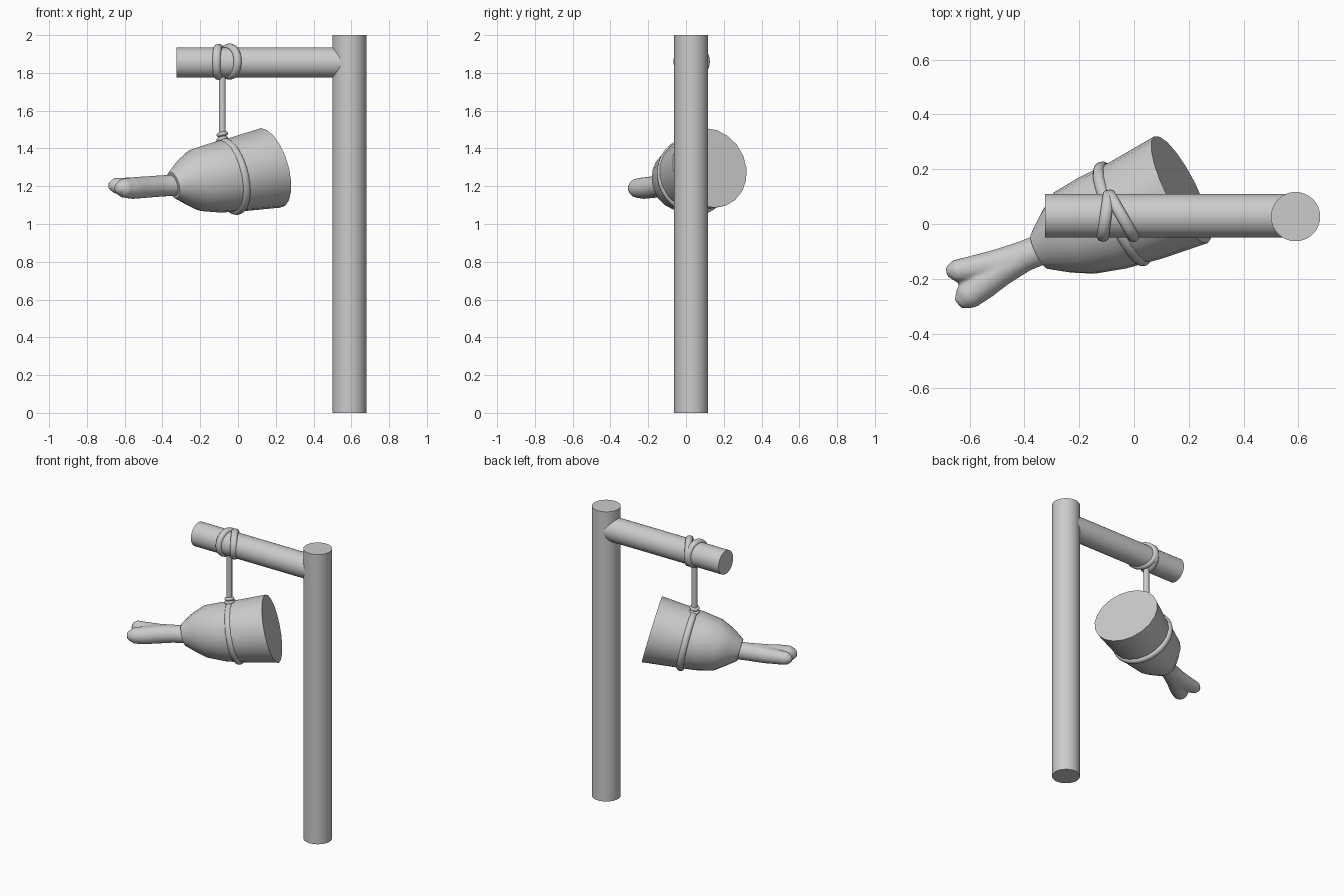
import bpy, bmesh, math
from mathutils import Matrix, Vector

if "Cube" in bpy.data.objects:
    bpy.data.objects.remove(bpy.data.objects["Cube"])


def frame(center, yaw, pitch):
    """Matrix whose local z points along the given yaw / pitch (degrees)."""
    y, p = math.radians(yaw), math.radians(pitch)
    n = Vector((math.cos(p) * math.cos(y), math.cos(p) * math.sin(y), math.sin(p)))
    side = Vector((-math.sin(y), math.cos(y), 0))
    rot = Matrix((side, n.cross(side), n)).transposed().to_4x4()
    return Matrix.Translation(center) @ rot


def finish(name, bm, angle=40):
    bmesh.ops.recalc_face_normals(bm, faces=bm.faces[:])
    mesh = bpy.data.meshes.new(name)
    bm.to_mesh(mesh)
    bm.free()
    obj = bpy.data.objects.new(name, mesh)
    bpy.context.collection.objects.link(obj)
    bpy.ops.object.select_all(action='DESELECT')
    obj.select_set(True)
    bpy.context.view_layer.objects.active = obj
    bpy.ops.object.shade_smooth_by_angle(angle=math.radians(angle))
    return obj


def loft(bm, rings, sides):
    """Skin circles (center, radius, yaw, pitch) and cap both ends."""
    loops = []
    for c, r, yaw, pitch in rings:
        m = frame(c, yaw, pitch)
        loops.append([bm.verts.new(m @ Vector((r * math.cos(a), r * math.sin(a), 0)))
                      for a in (2 * math.pi * i / sides for i in range(sides))])
    for a, b in zip(loops, loops[1:]):
        for i in range(sides):
            j = (i + 1) % sides
            bm.faces.new((a[i], a[j], b[j], b[i]))
    bm.faces.new(loops[0])
    bm.faces.new(loops[-1])


def cylinder(name, start, end, radius, yaw, pitch, sides=32):
    bm = bmesh.new()
    loft(bm, [(start, radius, yaw, pitch), (end, radius, yaw, pitch)], sides)
    return finish(name, bm)


def rope_ring(name, center, yaw, pitch, major, minor, stretch=1.0, width=1.0):
    """Torus around the yaw / pitch axis, stretched sideways to fit a slanted wrap."""
    bm = bmesh.new()
    m = frame(center, yaw, pitch)
    n, k = 32, 10
    grid = []
    for i in range(n):
        a = 2 * math.pi * i / n
        row = []
        for j in range(k):
            b = 2 * math.pi * j / k
            r = major + minor * math.cos(b)
            row.append(bm.verts.new(m @ Vector((r * math.cos(a) * stretch, r * math.sin(a),
                                                minor * width * math.sin(b)))))
        grid.append(row)
    for i in range(n):
        for j in range(k):
            i2, j2 = (i + 1) % n, (j + 1) % k
            bm.faces.new((grid[i][j], grid[i2][j], grid[i2][j2], grid[i][j2]))
    return finish(name, bm, 60)


# Post and horizontal beam
cylinder("post", (0.59, 0.027, 0), (0.59, 0.027, 2), 0.09, 0, 90)
cylinder("beam", (-0.325, 0.03, 1.855), (0.58, 0.03, 1.855), 0.08, 0, 0)

# Meat: (distance along axis, sideways shift, height, radius, pitch)
bm = bmesh.new()
ux, uy = 0.894, 0.447
sections = [(0.21, 0.035, 1.297, 0.218, 15), (0.03, 0.042, 1.265, 0.200, 12),
            (-0.10, 0.055, 1.245, 0.187, 9), (-0.21, 0.068, 1.233, 0.166, 8),
            (-0.285, 0.066, 1.222, 0.122, 10), (-0.352, 0.064, 1.205, 0.072, 14)]
loft(bm, [((ux * s - uy * t, uy * s + ux * t, z), r, 26.6, p)
          for s, t, z, r, p in sections], 20)
finish("meat", bm, 45)

# Bone: two branches sharing a shaft, fused by a remesh
bm = bmesh.new()
shaft = [((-0.27, -0.065, 1.207), 0.057, 22, 2), ((-0.40, -0.117, 1.202), 0.057, 22, 2)]
loft(bm, shaft + [((-0.50, -0.145, 1.197), 0.053, 18, 0), ((-0.60, -0.164, 1.200), 0.046, 12, 0),
                  ((-0.655, -0.172, 1.203), 0.041, 10, 0), ((-0.685, -0.175, 1.203), 0.018, 10, 0)], 16)
loft(bm, shaft + [((-0.49, -0.172, 1.195), 0.058, 32, 0), ((-0.56, -0.225, 1.190), 0.058, 40, 0),
                  ((-0.612, -0.268, 1.190), 0.050, 42, 0), ((-0.642, -0.293, 1.190), 0.022, 42, 0)], 16)
bone = finish("bone", bm, 60)
remesh = bone.modifiers.new("fuse", 'REMESH')
remesh.mode = 'VOXEL'
remesh.voxel_size = 0.009
remesh.use_smooth_shade = True
smooth = bone.modifiers.new("soften", 'SMOOTH')
smooth.iterations = 4

# Rope: band round the meat, hanging line, knot and two wraps on the beam
rope_ring("meat_band", (-0.042, 0.037, 1.252), 25, 12, 0.19, 0.018, width=1.2)
cylinder("hanging_rope", (-0.083, 0.025, 1.42), (-0.083, 0.025, 1.80), 0.018, 0, 90, 16)
for i, z in enumerate((1.45, 1.475)):
    rope_ring(f"knot_{i + 1}", (-0.083, 0.025, z), 150, 75, 0.02, 0.011)
rope_ring("beam_wrap_1", (-0.103, 0.03, 1.858), -8, 0, 0.078, 0.018, width=1.25)
rope_ring("beam_wrap_2", (-0.045, 0.03, 1.860), 30, 0, 0.078, 0.018, stretch=1.12, width=1.25)
